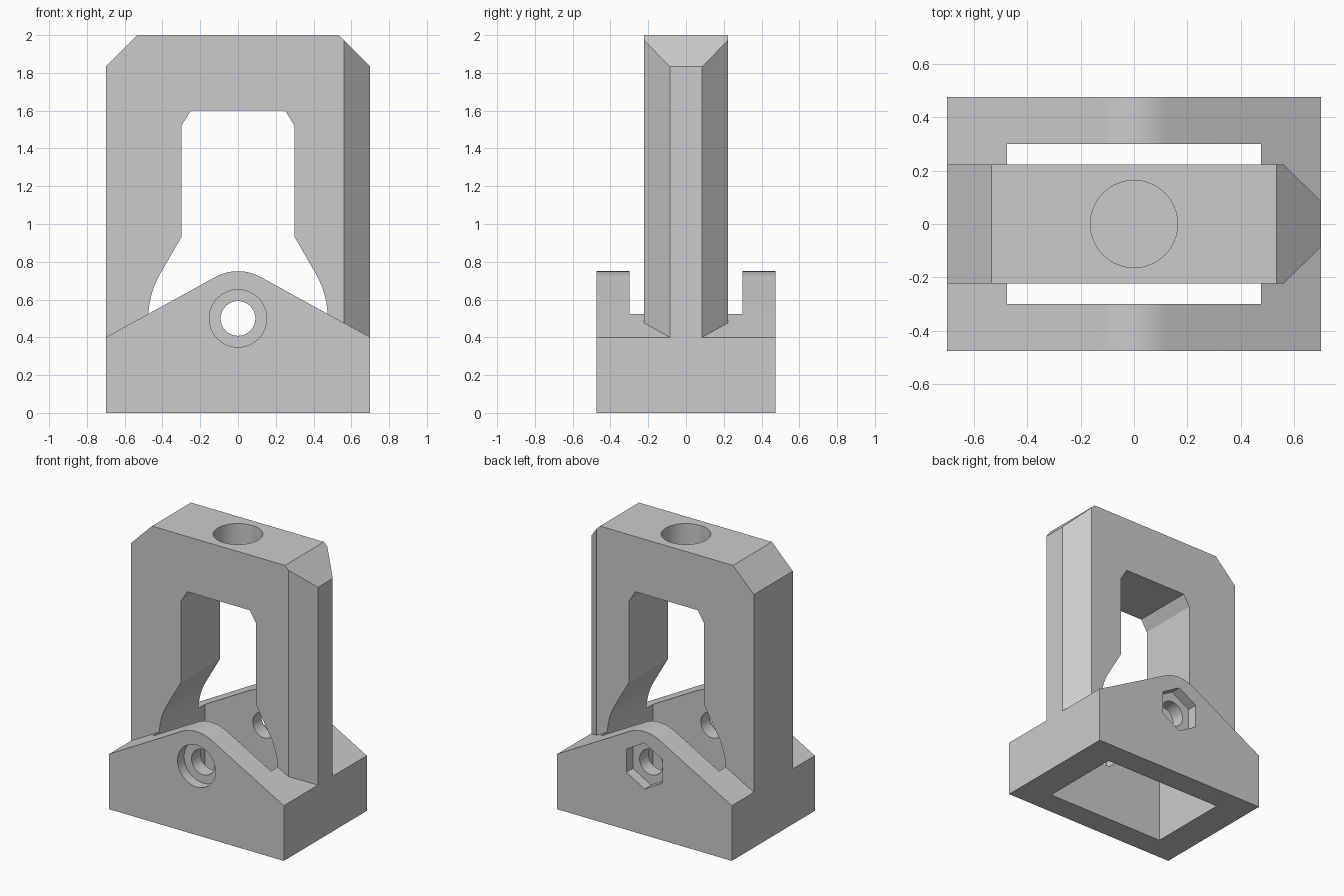
import bpy
import bmesh
from math import sin, cos, tan, asin, atan2, hypot, pi, radians

if "Cube" in bpy.data.objects:
    bpy.data.objects.remove(bpy.data.objects["Cube"], do_unlink=True)

grey = bpy.data.materials.new("plain grey")
grey.use_nodes = True
COLOUR = (0.6, 0.6, 0.6, 1)
grey.diffuse_color = COLOUR
grey.node_tree.nodes["Principled BSDF"].inputs["Base Color"].default_value = COLOUR

HALF_X, HALF_Y = 0.7, 0.475      # base footprint
SLOT_X, SLOT_Y = 0.475, 0.3      # open cavity
PIN_Z = 0.5                      # height of the cross pin
POST_Y = 0.223                   # half thickness of the upright


def prism(name, outline, axis, low, high):
    """Extrude a 2D outline along y (points are x, z) or z (points are x, y)."""
    bm = bmesh.new()
    place = (lambda p: (p[0], low, p[1])) if axis == "y" else (lambda p: (p[0], p[1], low))
    face = bm.faces.new([bm.verts.new(place(p)) for p in outline])
    moved = bmesh.ops.extrude_face_region(bm, geom=[face])["geom"]
    step = (0, high - low, 0) if axis == "y" else (0, 0, high - low)
    bmesh.ops.translate(bm, vec=step, verts=[v for v in moved if isinstance(v, bmesh.types.BMVert)])
    bmesh.ops.recalc_face_normals(bm, faces=bm.faces)
    mesh = bpy.data.meshes.new(name)
    bm.to_mesh(mesh)
    bm.free()
    mesh.materials.append(grey)
    obj = bpy.data.objects.new(name, mesh)
    bpy.context.collection.objects.link(obj)
    return obj


def arc(radius, start, end, count, cx=0.0, cy=0.0):
    angles = [start + (end - start) * i / count for i in range(count + 1)]
    return [(cx + radius * cos(a), cy + radius * sin(a)) for a in angles]


def ring(radius, sides, cy=0.0, turn=0.0):
    return arc(radius, turn, turn + 2 * pi, sides, 0.0, cy)[:-1]


def box(x, y):
    return [(-x, -y), (x, -y), (x, y), (-x, y)]


def mirrored(half):
    """Close an outline whose right half is given from bottom to top."""
    return half + [(-x, z) for x, z in reversed(half)]


def combine(target, tool, operation):
    mod = target.modifiers.new("combine", "BOOLEAN")
    mod.operation, mod.solver, mod.object = operation, "EXACT", tool
    bpy.context.view_layer.update()
    graph = bpy.context.evaluated_depsgraph_get()
    mesh = bpy.data.meshes.new_from_object(target.evaluated_get(graph))
    target.modifiers.clear()
    target.data = mesh
    bpy.data.objects.remove(tool, do_unlink=True)


# Base: sloped cheeks that meet in a rounded crown around the pin
CROWN, SHOULDER = 0.25, 0.4
slope = asin(CROWN / hypot(HALF_X, PIN_Z - SHOULDER)) + atan2(PIN_Z - SHOULDER, HALF_X)
crown = arc(CROWN, pi / 2 - slope, pi / 2 + slope, 20, 0.0, PIN_Z)
outline = [(-HALF_X, 0), (HALF_X, 0), (HALF_X, SHOULDER)] + crown + [(-HALF_X, SHOULDER)]
bracket = prism("bracket_body", outline, "y", -HALF_Y, HALF_Y)
combine(bracket, prism("cavity_cutter", box(SLOT_X, SLOT_Y), "z", -0.2, 1.2), "DIFFERENCE")

# Upright: arch with clipped top corners and a flared opening
outer = [(HALF_X, 0.2), (HALF_X, 1.833), (0.533, 2.0)]
flare = arc(SLOT_X, 0, radians(30), 14, 0.0, PIN_Z)
fx, fz = flare[-1]
neck = (0.3, fz + (fx - 0.3) * tan(radians(60)))
inner = [(SLOT_X, 0.2)] + flare + [neck, (0.3, 1.52), (0.25, 1.6)]
arch = mirrored(outer) + [(-x, z) for x, z in inner] + inner[::-1]
upright = prism("upright", arch, "y", -POST_Y, POST_Y)

# Bevels on the two vertical edges of the left leg
for side in (-1, 1):
    near, far = (0.56, side * POST_Y), (HALF_X, side * 0.085)
    dx, dy = far[0] - near[0], far[1] - near[1]
    wedge = [(near[0] - dx, near[1] - dy), (far[0] + dx, far[1] + dy),
             (far[0] + dx, side * 0.5), (near[0] - dx, side * 0.5)]
    combine(upright, prism("bevel_cutter", wedge, "z", 0, 2.2), "DIFFERENCE")

# Blind socket in the top
combine(upright, prism("socket_cutter", ring(0.163, 64), "z", 1.7, 2.2), "DIFFERENCE")
combine(bracket, upright, "UNION")

# Pin hole, round bolt-head recess at the front, hexagonal nut recess at the back
RECESS = HALF_Y - 0.075
for outline, low, high in (
        (ring(0.092, 48, PIN_Z), -1, 1),
        (ring(0.152, 64, PIN_Z), -1, -RECESS),
        (ring(0.167, 6, PIN_Z, pi / 2), RECESS, 1)):
    combine(bracket, prism("pin_cutter", outline, "y", low, high), "DIFFERENCE")

# Smooth the curved walls and keep the edges crisp
bpy.ops.object.select_all(action="DESELECT")
bracket.select_set(True)
bpy.context.view_layer.objects.active = bracket
bpy.ops.object.shade_smooth_by_angle(angle=radians(15))
